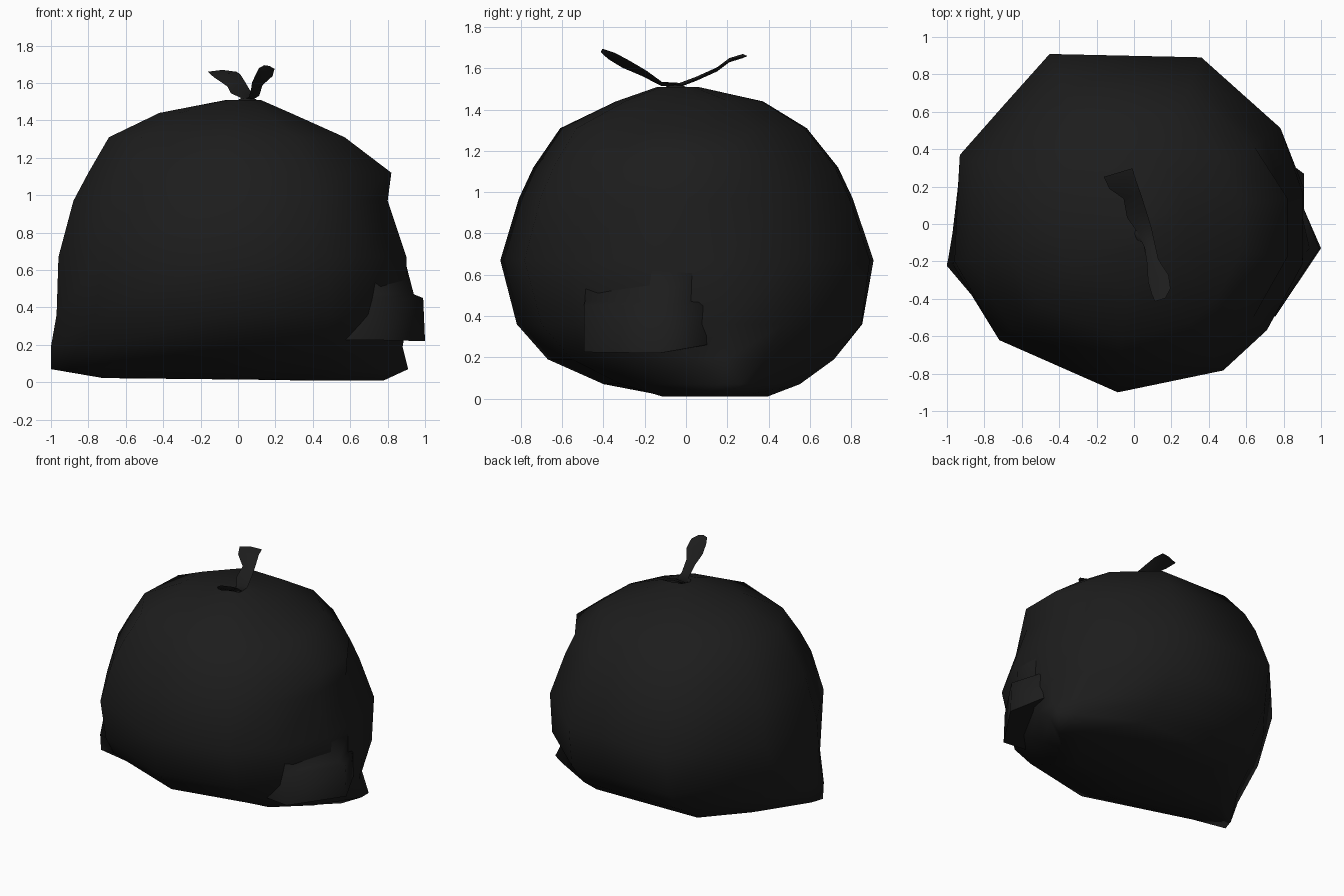
import bpy, bmesh, math
from mathutils import Vector

if "Cube" in bpy.data.objects:
    bpy.data.objects.remove(bpy.data.objects["Cube"])

# One flat colour: black plastic
black = bpy.data.materials.new("black_plastic")
black.diffuse_color = (0.012, 0.012, 0.012, 1)
black.use_nodes = True
black.node_tree.nodes["Principled BSDF"].inputs["Base Color"].default_value = black.diffuse_color


def finish(name, bm, angle=180):
    bmesh.ops.recalc_face_normals(bm, faces=bm.faces)
    me = bpy.data.meshes.new(name)
    bm.to_mesh(me)
    bm.free()
    me.materials.append(black)
    ob = bpy.data.objects.new(name, me)
    bpy.context.collection.objects.link(ob)
    bpy.ops.object.select_all(action='DESELECT')
    bpy.context.view_layer.objects.active = ob
    ob.select_set(True)
    bpy.ops.object.shade_smooth_by_angle(angle=math.radians(angle))
    return ob


def loft(bm, rings):
    rows = [[bm.verts.new(p) for p in r] for r in rings]
    n = len(rows[0])
    for a, b in zip(rows, rows[1:]):
        for i in range(n):
            j = (i + 1) % n
            bm.faces.new((a[i], a[j], b[j], b[i]))
    bm.faces.new(rows[0])
    bm.faces.new(rows[-1])


# Bag body: irregular 12-sided outline, pinched into ears near the bottom seam
outline = [(1, .19), (.87, .57), (.40, .99), (-.47, 1.01), (-.73, .70), (-.97, .41),
           (-1, -.22), (-.75, -.69), (-.09, -1), (.53, -.87), (.79, -.63), (1, -.24)]
# height, left, right, front, back, pinch, left ear y, right ear y
levels = [(.01, .72, .78, .15, .40, .60, 0, .15),
          (.07, 1.0, .91, .40, .56, .85, -.20, .22),
          (.19, 1.0, .88, .67, .73, .70, -.18, .12),
          (.36, .97, .91, .82, .86, .25, -.08, .05),
          (.67, .96, .90, .90, .90, 0, 0, 0),
          (.97, .88, .80, .81, .80, 0, 0, 0),
          (1.12, .80, .82, .74, .73, 0, 0, 0),
          (1.31, .69, .57, .61, .58, 0, 0, 0),
          (1.44, .42, .28, .34, .37, 0, 0, 0),
          (1.51, .06, .12, .14, .06, 0, 0, 0)]
rings = []
for z, xl, xr, yf, yb, pinch, el, er in levels:
    ring = []
    for u, v in outline:
        k = u ** 4
        p = pinch * (.65 if u > 0 else 1)
        y = v * (yb if v > 0 else yf) * (1 - p * k) + k * (er if u > 0 else el)
        x = u * (xr if u > 0 else xl)
        if z == 1.12 and 0 < u < 1:      # the shoulder bulge is only on the side
            x *= .9
        lift = .012 if z == .01 and u < 0 else 0
        ring.append((x, y, z + lift))
    rings.append(ring)
bm = bmesh.new()
loft(bm, rings)
finish("bag_body", bm)

# Fold of plastic draping from the right side and ending in a low overhang
hem = [(.55, -.47), (.745, -.495), (.99, -.13), (.90, .10), (.60, .13)]
shoulder = [(.55, -.47), (.73, -.49), (.94, -.13), (.89, .10), (.60, .13)]
upper = [(.55, -.43), (.74, -.48), (.888, -.18), (.885, .10), (.60, .13)]
bm = bmesh.new()
lower = [(x + (.01 if 0 < i < 3 else 0), y, z)
         for i, ((x, y), z) in enumerate(zip(hem, (.225, .225, .22, .26, .26)))]
loft(bm, [lower] + [[(x, y, z) for x, y in r]
                    for r, z in ((hem, .45), (shoulder, .47), (upper, .67))])
finish("side_fold", bm, 80)

# Twisted tie: a ribbon through the knot, flaring into two tails
# x, y, z, half width, sideways tilt
path = [(-.085, .275, 1.66, .08, .0), (-.06, .21, 1.64, .075, .1),
        (-.01, .15, 1.595, .05, .3), (.015, .05, 1.55, .055, .1),
        (.055, -.03, 1.52, .04, 0), (.085, -.12, 1.525, .03, .2),
        (.10, -.20, 1.575, .035, .4), (.13, -.29, 1.62, .06, .3),
        (.145, -.36, 1.66, .055, .3), (.14, -.405, 1.685, .03, .2)]
rings = []
for x, y, z, w, tilt in path:
    c = Vector((x, y, z))
    side = Vector((math.cos(tilt), .3, math.sin(tilt))).normalized() * w
    thick = Vector((0, 0, .010))
    rings.append([c - side, c - thick, c + side, c + thick])
bm = bmesh.new()
loft(bm, rings)
finish("tie_tails", bm, 60)

# Small gathered neck beneath the tie
bm = bmesh.new()
loft(bm, [[(.05 + r * math.cos(a * math.pi / 4), -.05 + r * math.sin(a * math.pi / 4), z)
           for a in range(8)] for r, z in ((.07, 1.49), (.045, 1.513), (.03, 1.52))])
finish("gathered_neck", bm)
